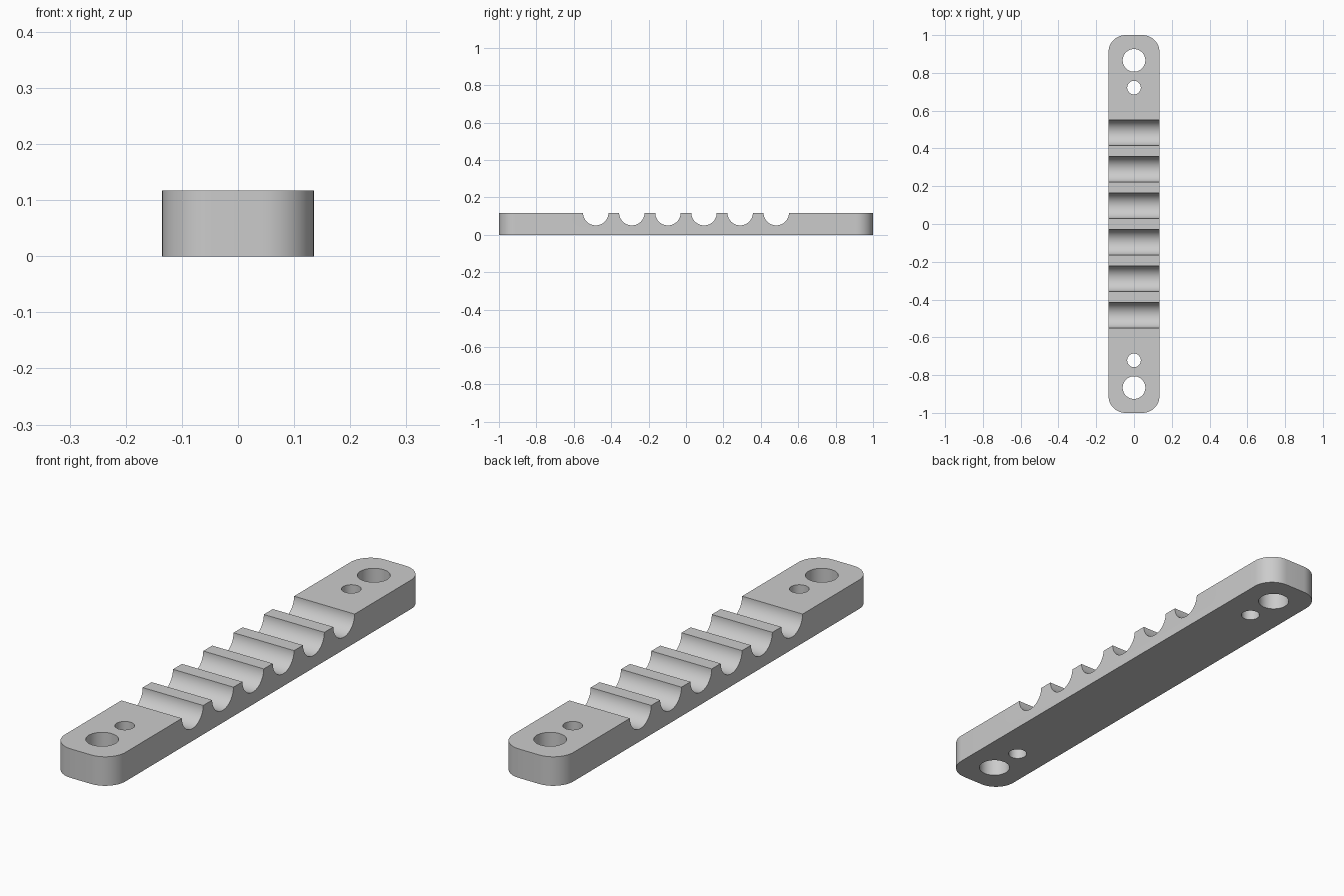
import bpy
import bmesh
from math import pi, cos, sin
from mathutils import Matrix

if "Cube" in bpy.data.objects:
    bpy.data.objects.remove(bpy.data.objects["Cube"])

HALF_W, HALF_L, HEIGHT, CORNER = 0.135, 1.0, 0.117, 0.09
GROOVE_R, GROOVE_STEP, GROOVES = 0.068, 0.193, 6

grey = bpy.data.materials.new("light_grey")
grey.use_nodes = True
colour = (0.6, 0.6, 0.6, 1)
grey.diffuse_color = colour
grey.node_tree.nodes["Principled BSDF"].inputs["Base Color"].default_value = colour


def add_object(name, bm):
    mesh = bpy.data.meshes.new(name)
    bmesh.ops.recalc_face_normals(bm, faces=bm.faces)
    bm.to_mesh(mesh)
    bm.free()
    mesh.materials.append(grey)
    obj = bpy.data.objects.new(name, mesh)
    bpy.context.collection.objects.link(obj)
    return obj


def add_cylinder(bm, radius, depth, matrix):
    bmesh.ops.create_cone(bm, cap_ends=True, segments=64, radius1=radius,
                          radius2=radius, depth=depth, matrix=matrix)


# Bar with rounded corners
bm = bmesh.new()
outline = []
STEPS = 12
for quarter, (sx, sy) in enumerate([(1, 1), (-1, 1), (-1, -1), (1, -1)]):
    for i in range(STEPS + 1):
        a = (quarter + i / STEPS) * pi / 2
        outline.append(bm.verts.new((sx * (HALF_W - CORNER) + CORNER * cos(a),
                                     sy * (HALF_L - CORNER) + CORNER * sin(a), 0)))
base = bm.faces.new(outline)
top = bmesh.ops.extrude_face_region(bm, geom=[base])["geom"]
bmesh.ops.translate(bm, vec=(0, 0, HEIGHT),
                    verts=[v for v in top if isinstance(v, bmesh.types.BMVert)])
bar = add_object("grooved_bar", bm)

# Cutters: cross grooves, and a large and a small hole at each end
bm = bmesh.new()
for i in range(GROOVES):
    y = (i - (GROOVES - 1) / 2) * GROOVE_STEP
    add_cylinder(bm, GROOVE_R, 0.5,
                 Matrix.Translation((0, y, HEIGHT + 0.001)) @ Matrix.Rotation(pi / 2, 4, "Y"))
for side in (-1, 1):
    for y, radius in ((0.866, 0.06), (0.722, 0.036)):
        add_cylinder(bm, radius, 0.5, Matrix.Translation((0, side * y, 0)))
cutter = add_object("groove_and_hole_cutter", bm)
cutter.hide_render = True

# Cut, then drop the helper
cut = bar.modifiers.new("cut", "BOOLEAN")
cut.object = cutter
cut.operation = "DIFFERENCE"
cut.solver = "EXACT"
bpy.context.view_layer.objects.active = bar
bpy.ops.object.select_all(action="DESELECT")
bar.select_set(True)
bpy.ops.object.modifier_apply(modifier=cut.name)
bpy.data.objects.remove(cutter)
bpy.ops.object.shade_smooth_by_angle(angle=pi / 6)
